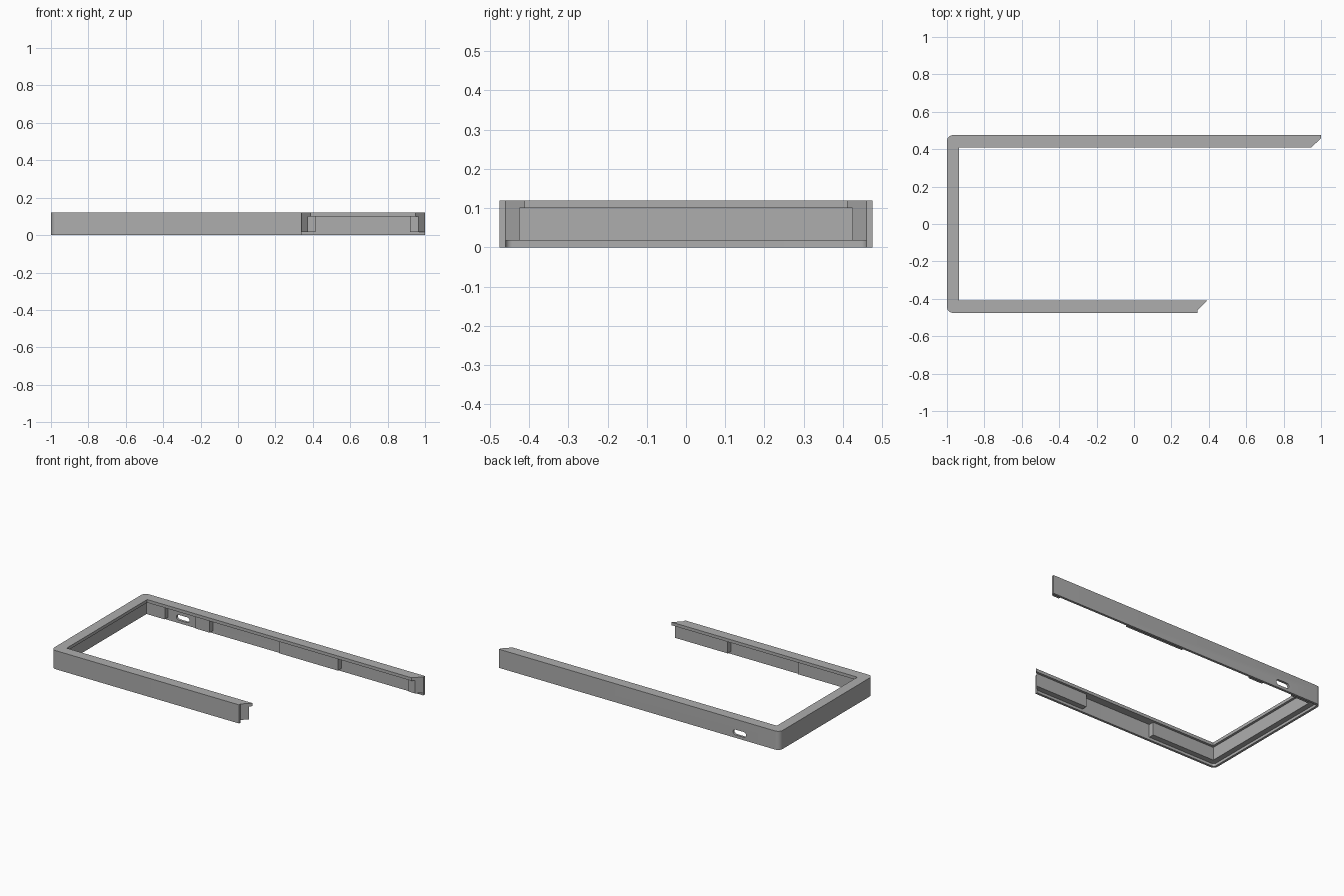
import bpy
import bmesh
from math import cos, sin, pi, radians

cube = bpy.data.objects.get("Cube")
if cube:
    bpy.data.objects.remove(cube, do_unlink=True)

# Single grey material
grey = bpy.data.materials.new("grey_plastic")
grey.use_nodes = True
colour = (0.42, 0.42, 0.42, 1)
grey.diffuse_color = colour
grey.node_tree.nodes["Principled BSDF"].inputs["Base Color"].default_value = colour

HALF_Y = 0.475     # half depth of the frame
HEIGHT = 0.12
WALL = 0.015       # outer wall thickness
LINER = 0.05       # inner face of the raised liner
FLANGE = 0.065     # inner edge of the top flange
LINER_Z, FLANGE_Z = 0.017, 0.1
RADIUS = 0.032     # outer corner radius
BACK_END, FRONT_END = 1.0, 0.34


def prism(name, points, z0, z1):
    """Extrude a flat outline between two heights."""
    bm = bmesh.new()
    face = bm.faces.new([bm.verts.new((x, y, z0)) for x, y in points])
    grown = bmesh.ops.extrude_face_region(bm, geom=[face])["geom"]
    for v in grown:
        if isinstance(v, bmesh.types.BMVert):
            v.co.z = z1
    bmesh.ops.recalc_face_normals(bm, faces=bm.faces)
    mesh = bpy.data.meshes.new(name)
    bm.to_mesh(mesh)
    bm.free()
    mesh.materials.append(grey)
    obj = bpy.data.objects.new(name, mesh)
    bpy.context.collection.objects.link(obj)
    return obj


def end(side, d):
    """Point at a free end, mitred inward past the outer wall."""
    slant = max(0, d - WALL)
    x = BACK_END - slant if side > 0 else FRONT_END + slant
    return (x, side * (HALF_Y - d))


def corners(d):
    """Two left corners, back then front, at an inset from the outside."""
    r = max(0, RADIUS - d)
    x, y = -1 + d, HALF_Y - d
    if r == 0:
        return [(x, y), (x, -y)]
    steps = 8
    arc = [(x + r - r * sin(a), y - r + r * cos(a))
           for a in (pi / 2 * i / steps for i in range(steps + 1))]
    return arc + [(px, -py) for px, py in reversed(arc)]


def channel(name, d0, d1, z0, z1):
    """Three-sided ring between two insets."""
    ends = sorted({d0, min(max(WALL, d0), d1), d1})
    outline = ([end(1, d) for d in reversed(ends)] + corners(d0)
               + [end(-1, d) for d in ends] + corners(d1)[::-1])
    return prism(name, outline, z0, z1)


# Outer wall and top flange
outer_wall = channel("outer_wall", 0, WALL, 0, FLANGE_Z)
top_flange = channel("top_flange", 0, FLANGE, FLANGE_Z, HEIGHT)

# Rounded port slot through the back wall
slot_r, slot_x, slot_z, slot_half = 0.017, -0.715, 0.036, 0.03
profile = [(slot_x + s * slot_half + slot_r * cos(a), slot_z + slot_r * sin(a))
           for s, start in ((1, -pi / 2), (-1, pi / 2))
           for a in (start + pi * i / 8 for i in range(9))]
cutter = prism("slot_cutter", profile, -0.5, -0.4)
cutter.rotation_euler.x = radians(90)
cutter.hide_render = True
cut = outer_wall.modifiers.new("port_slot", 'BOOLEAN')
cut.operation = 'DIFFERENCE'
cut.solver = 'EXACT'
cut.object = cutter
bpy.context.view_layer.objects.active = outer_wall
bpy.ops.object.modifier_apply(modifier=cut.name)
bpy.data.objects.remove(cutter, do_unlink=True)

# Liner around the closed left end
y_out, y_in = HALF_Y - WALL, HALF_Y - LINER
prism("left_liner",
      [(-0.82, y_in), (-0.82, y_out)] + corners(WALL)
      + [(-0.5, -y_out), (-0.5, -y_in)] + corners(LINER)[::-1],
      LINER_Z, FLANGE_Z)


def liner_block(name, side, x0, x1=None):
    """Raised block on a long wall; without x1 it runs to the mitred end."""
    outer = (x1, side * y_out) if x1 is not None else end(side, WALL)
    inner = (x1, side * y_in) if x1 is not None else end(side, LINER)
    prism(name, [(x0, side * y_out), outer, inner, (x0, side * y_in)],
          LINER_Z, FLANGE_Z)


liner_block("back_rib", 1, -0.6, -0.5)
liner_block("back_middle_block", 1, 0.0, 0.415)
liner_block("back_end_block", 1, 0.92)
liner_block("front_end_block", -1, 0.0)

# Smooth the rounded corners, keeping edges sharp
bpy.ops.object.select_all(action='DESELECT')
for obj in (outer_wall, top_flange):
    obj.select_set(True)
bpy.context.view_layer.objects.active = outer_wall
bpy.ops.object.shade_smooth_by_angle(angle=radians(30))
